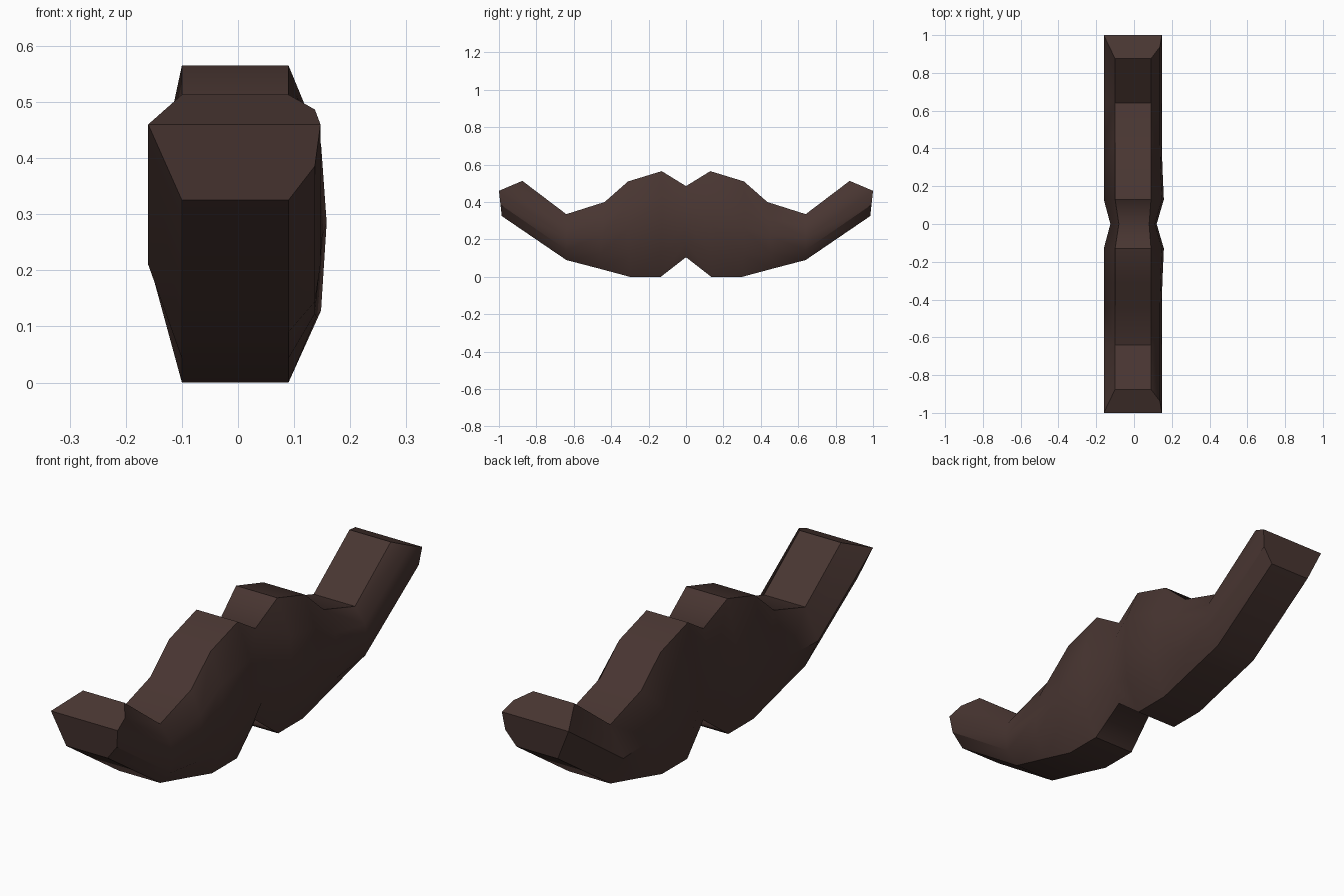
import bpy
import bmesh

if "Cube" in bpy.data.objects:
    bpy.data.objects.remove(bpy.data.objects["Cube"])

# Stations along one half: bottom (y, z), side (y, z), top (y, z), left x, right x, left flat x, right flat x
STATIONS = [
    ((0.00, 0.105), (0.00, 0.29), (0.00, 0.485), -0.125, 0.120, -0.08, 0.08),
    ((0.135, 0.0), (0.13, 0.285), (0.13, 0.565), -0.16, 0.158, -0.10, 0.09),
    ((0.30, 0.0), (0.31, 0.26), (0.31, 0.51), -0.16, 0.150, -0.10, 0.09),
    ((0.46, 0.043), (0.45, 0.22), (0.435, 0.40), -0.16, 0.147, -0.10, 0.09),
    ((0.64, 0.09), (0.64, 0.21), (0.64, 0.335), -0.16, 0.147, -0.10, 0.09),
    ((0.985, 0.325), (1.00, 0.46), (0.875, 0.513), -0.16, 0.147, -0.10, 0.09),
]


def section(bottom, side, top, xl, xr, fl, fr):
    """Eight-sided ring: sharp left edge, rounded right edge."""
    def mix(a, b, t):
        return [a[i] + (b[i] - a[i]) * t for i in range(2)]
    low, high = mix(bottom, side, 0.45), mix(side, top, 0.5)
    return [(fl, *bottom), (xl, *side), (fl, *top), (fr, *top),
            (xr - 0.01, *high), (xr, *side), (xr - 0.01, *low), (fr, *bottom)]


# Half of the moustache, lofted through the sections
bm = bmesh.new()
rings = [[bm.verts.new(p) for p in section(*s)] for s in STATIONS]
for a, b in zip(rings, rings[1:]):
    for i in range(8):
        j = (i + 1) % 8
        bm.faces.new((a[i], a[j], b[j], b[i]))

# Ridged end cap: lower and upper facet meeting at the tip edge
r = rings[-1]
bm.faces.new((r[0], r[1], r[5], r[6], r[7]))
bm.faces.new((r[1], r[2], r[3], r[4], r[5]))
bmesh.ops.recalc_face_normals(bm, faces=bm.faces)

mesh = bpy.data.meshes.new("moustache")
bm.to_mesh(mesh)
bm.free()
moustache = bpy.data.objects.new("moustache", mesh)
bpy.context.collection.objects.link(moustache)

# Dark brown hair
mat = bpy.data.materials.new("dark_brown")
mat.diffuse_color = (0.065, 0.036, 0.031, 1.0)
mat.use_nodes = True
mat.node_tree.nodes["Principled BSDF"].inputs["Base Color"].default_value = mat.diffuse_color
mesh.materials.append(mat)

# Soft shading, then the mirrored half
bpy.context.view_layer.objects.active = moustache
moustache.select_set(True)
bpy.ops.object.shade_smooth_by_angle(angle=0.6)
mirror = moustache.modifiers.new("other_half", 'MIRROR')
mirror.use_axis = (False, True, False)
mirror.use_clip = True
